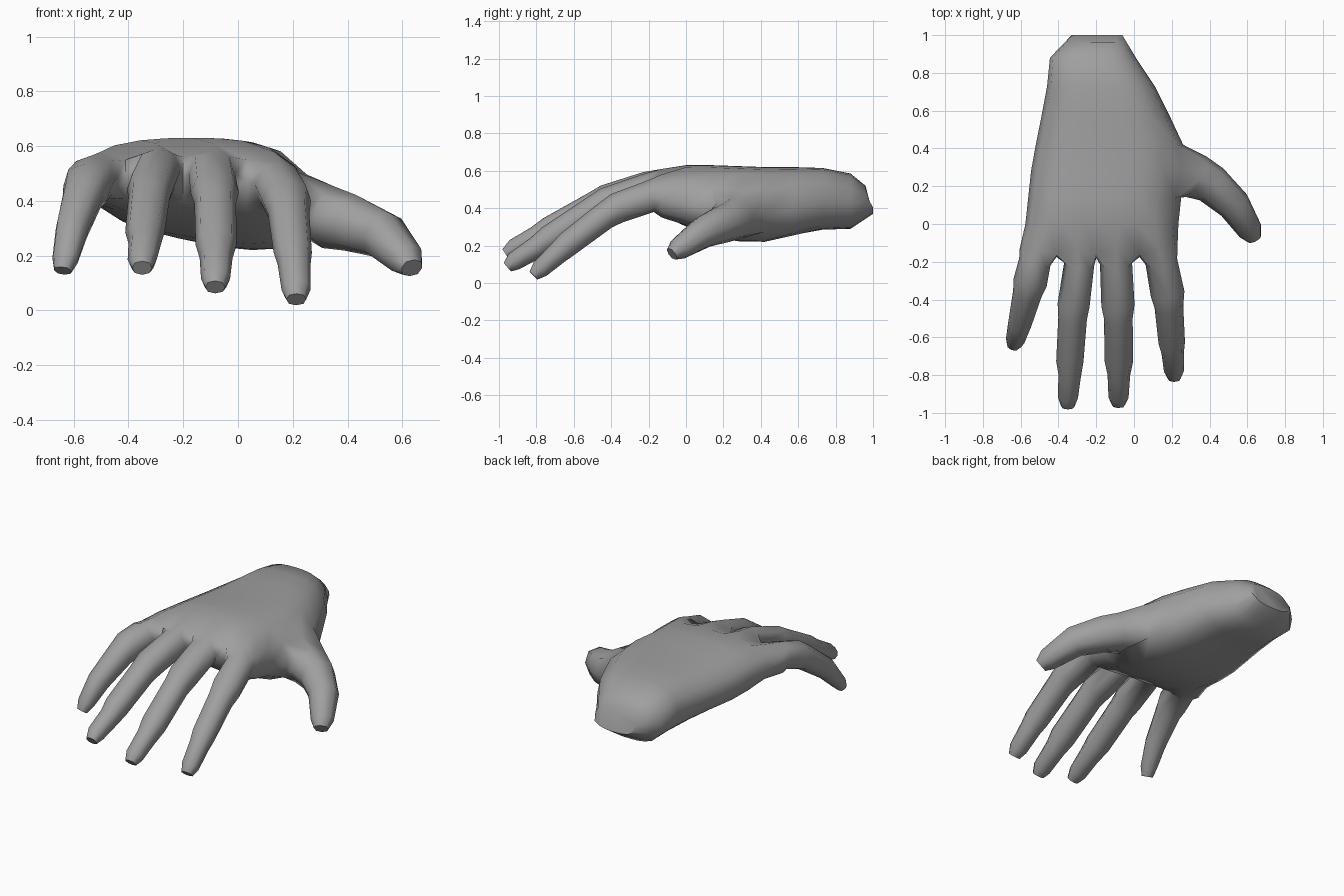
import bpy, bmesh
from mathutils import Vector

if "Cube" in bpy.data.objects:
    bpy.data.objects.remove(bpy.data.objects["Cube"])

bm = bmesh.new()


def vert(x, y, z):
    return bm.verts.new((x, y, z))


def bridge(a, b):
    """Quads between two closed rings of equal length."""
    n = len(a)
    for i in range(n):
        bm.faces.new((a[i], a[(i + 1) % n], b[(i + 1) % n], b[i]))


def palm_ring(y, x0, x1, top, mid_l, mid_r, bot_l, bot_r, lean=0.0):
    """Rounded palm section: 9 upper points, 9 lower points, 2 side points."""
    cx, hw = (x0 + x1) / 2, (x1 - x0) / 2
    upper, lower = [], []
    for j in range(9):
        u = 0.93 * (j - 4) / 4
        k = (u + 1) / 2
        f = (1 - abs(u) ** 2.6) ** (1 / 2.6)
        mid = mid_l + (mid_r - mid_l) * k
        bot = bot_l + (bot_r - bot_l) * k
        upper.append(vert(cx + hw * u, y - lean, mid + (top - mid) * f))
        lower.append(vert(cx + hw * u, y + lean, mid + (bot - mid) * f))
    return upper, lower, vert(x0, y, mid_l), vert(x1, y, mid_r)


def loop(sec):
    upper, lower, left, right = sec
    return upper + [right] + lower[::-1] + [left]


# Octagonal digit section, clockwise from upper left
OCT = [(-.74, .74), (0, 1), (.74, .74), (1, 0), (.74, -.74), (0, -1), (-.74, -.74), (-1, 0)]


def digit(root, path):
    """Tapered digit grown from an 8-point opening along a path of (x, y, z, half width, half height)."""
    pts = [Vector(p[:3]) for p in path]
    prev = root
    for i, (c, p) in enumerate(zip(pts, path)):
        t = (pts[min(i + 1, len(pts) - 1)] - pts[max(i - 1, 0)]).normalized()
        right = -t.cross(Vector((0, 0, 1))).normalized()
        up = t.cross(right).normalized()
        if up.z < 0:
            up = -up
        ring = [bm.verts.new(c + right * a * p[3] + up * b * p[4]) for a, b in OCT]
        bridge(prev, ring)
        prev = ring
    bm.faces.new(prev)


# Palm from wrist to knuckles
secs = [palm_ring(*s) for s in (
    (.98, -.34, -.05, .52, .44, .44, .37, .37, .02),
    (.88, -.445, .01, .585, .44, .43, .29, .29),
    (.73, -.46, .11, .615, .46, .43, .29, .28),
    (.57, -.49, .19, .62, .46, .40, .31, .22),
    (.42, -.52, .26, .62, .46, .37, .32, .17),
    (.28, -.545, .28, .625, .46, .36, .32, .175),
    (.14, -.56, .25, .63, .47, .37, .33, .20),
    (0, -.575, .235, .63, .48, .42, .36, .27))]

# Knuckle row with webs between the fingers
xs = (-.59, -.50, -.41, -.30, -.20, -.09, .03, .13, .215)
tops = (.53, .58, .55, .61, .56, .61, .55, .58, .52)
bots = (.42, .40, .41, .38, .40, .37, .38, .35, .38)
ys = [-.165 if j in (2, 4, 6) else -.13 for j in range(9)]
upper = [vert(*p) for p in zip(xs, ys, tops)]
lower = [vert(*p) for p in zip(xs, ys, bots)]
mids = [vert(*p) for p in ((-.605, -.13, .48), (-.41, -.175, .48), (-.20, -.18, .48),
                           (.03, -.175, .47), (.23, -.13, .45))]
secs.append((upper, lower, mids[0], mids[4]))
for a, b in zip(secs, secs[1:]):
    bridge(loop(a), loop(b))
bm.faces.new(loop(secs[0]))

# Fingers: little, ring, middle, index
fingers = (
    ((-.525, -.20, .485, .085, .085), (-.55, -.31, .455, .09, .085), (-.565, -.37, .42, .077, .075),
     (-.605, -.53, .30, .062, .065), (-.63, -.62, .19, .05, .045), (-.64, -.645, .145, .033, .028)),
    ((-.29, -.21, .51, .08, .085), (-.32, -.43, .445, .085, .08), (-.325, -.50, .41, .076, .073),
     (-.34, -.73, .285, .072, .07), (-.34, -.80, .245, .06, .06), (-.35, -.92, .185, .053, .05),
     (-.35, -.965, .155, .036, .03)),
    ((-.095, -.21, .50, .085, .085), (-.085, -.43, .43, .088, .08), (-.083, -.50, .39, .076, .073),
     (-.08, -.73, .24, .075, .07), (-.08, -.80, .19, .06, .06), (-.082, -.92, .115, .053, .05),
     (-.083, -.955, .085, .036, .03)),
    ((.145, -.20, .46, .085, .085), (.178, -.37, .40, .09, .082), (.185, -.44, .355, .076, .073),
     (.20, -.63, .21, .07, .068), (.205, -.68, .165, .06, .06), (.212, -.78, .075, .053, .05),
     (.213, -.815, .04, .036, .03)))
for k, path in enumerate(fingers):
    j = 2 * k
    digit(upper[j:j + 3] + [mids[k + 1]] + lower[j:j + 3][::-1] + [mids[k]], path)

# Thumb grows from an opening in the side of the palm
back, centre, front = secs[4:7]
root = [front[0][8], centre[0][8], back[0][8], back[3],
        back[1][8], centre[1][8], front[1][8], front[3]]
bm.verts.remove(centre[3])
digit(root, ((.33, .25, .34, .12, .115), (.41, .21, .32, .105, .105), (.53, .10, .275, .088, .088),
             (.615, -.035, .185, .066, .062), (.635, -.075, .155, .042, .036)))

bmesh.ops.recalc_face_normals(bm, faces=bm.faces)
mesh = bpy.data.meshes.new("hand")
bm.to_mesh(mesh)
bm.free()
hand = bpy.data.objects.new("hand", mesh)
bpy.context.collection.objects.link(hand)

# Plain grey surface, smooth except at sharp creases
grey = bpy.data.materials.new("grey")
grey.diffuse_color = (.35, .35, .35, 1)
grey.use_nodes = True
grey.node_tree.nodes["Principled BSDF"].inputs["Base Color"].default_value = grey.diffuse_color
mesh.materials.append(grey)
bpy.context.view_layer.objects.active = hand
hand.select_set(True)
bpy.ops.object.shade_smooth_by_angle(angle=1.1)
